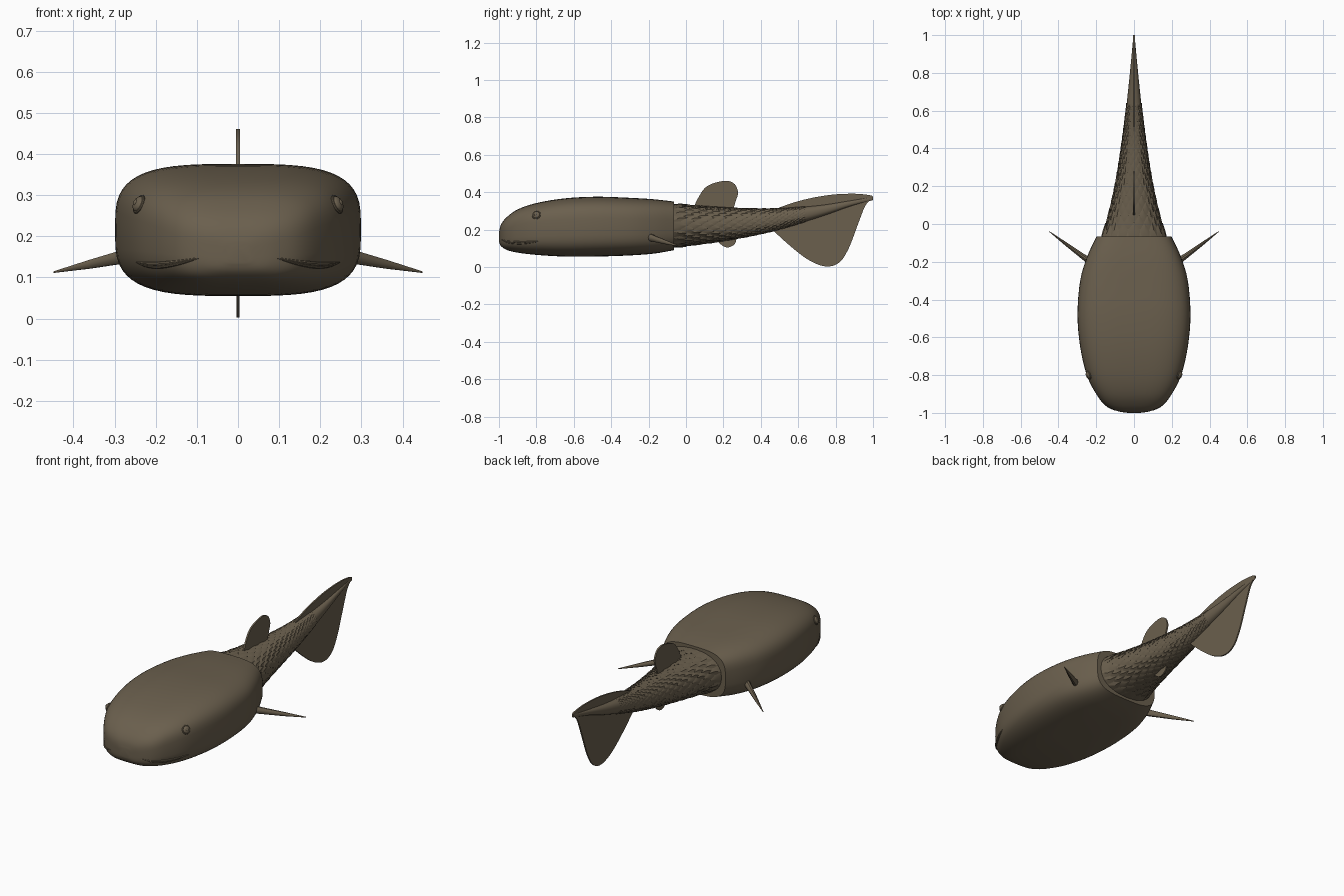
import bpy, bmesh, math
from mathutils import Vector

if "Cube" in bpy.data.objects:
    bpy.data.objects.remove(bpy.data.objects["Cube"])

skin = bpy.data.materials.new("olive_brown_skin")
skin.use_nodes = True
COLOUR = (0.145, 0.115, 0.075, 1)
skin.diffuse_color = COLOUR
skin.node_tree.nodes["Principled BSDF"].inputs["Base Color"].default_value = COLOUR


def finish(name, bm, angle=40):
    bmesh.ops.recalc_face_normals(bm, faces=bm.faces)
    mesh = bpy.data.meshes.new(name)
    bm.to_mesh(mesh)
    bm.free()
    mesh.materials.append(skin)
    ob = bpy.data.objects.new(name, mesh)
    bpy.context.collection.objects.link(ob)
    bpy.ops.object.select_all(action="DESELECT")
    ob.select_set(True)
    bpy.context.view_layer.objects.active = ob
    bpy.ops.object.shade_smooth_by_angle(angle=math.radians(angle))
    return ob


def spline(a, b, c, d, t):
    return 0.5 * (2 * b + (c - a) * t + (2 * a - 5 * b + 4 * c - d) * t ** 2
                  + (3 * b - a - 3 * c + d) * t ** 3)


def smooth(points, steps):
    pts = [Vector(p) for p in points]
    out, last = [], len(pts) - 1
    for i in range(last):
        quad = (pts[max(i - 1, 0)], pts[i], pts[i + 1], pts[min(i + 2, last)])
        out += [spline(*quad, k / steps) for k in range(steps)]
    return out + [pts[-1]]


# Stations: (y, half width, bottom z), paired with a top z
def stations(rows, steps):
    low = smooth([(y, w, b) for y, w, b, t in rows], steps)
    high = smooth([(y, w, t) for y, w, b, t in rows], steps)
    return [(l.x, l.y, l.z, h.z) for l, h in zip(low, high)]


def at(rows, y):
    for p, q in zip(rows, rows[1:]):
        if p[0] <= y <= q[0]:
            f = (y - p[0]) / (q[0] - p[0])
            return [a + (b - a) * f for a, b in zip(p, q)]
    return rows[-1] if y > rows[-1][0] else rows[0]


def ring_point(row, angle, power):
    y, w, b, t = row
    c, s = math.cos(angle), math.sin(angle)
    x = math.copysign(abs(c) ** (2 / power), c) * w
    z = math.copysign(abs(s) ** (2 / power), s) * (t - b) / 2
    return Vector((x, y, z + (t + b) / 2))


def loft(name, rows, sides, power):
    bm = bmesh.new()
    rings = [[bm.verts.new(ring_point(r, 2 * math.pi * i / sides, power))
              for i in range(sides)] for r in rows]
    for a, b in zip(rings, rings[1:]):
        for i in range(sides):
            j = (i + 1) % sides
            bm.faces.new((a[i], a[j], b[j], b[i]))
    bm.faces.new(rings[0])
    bm.faces.new(rings[-1])
    return finish(name, bm)


# Broad head and trunk
POWER = 3.4
body = stations([(-1, 0.03, 0.135, 0.185), (-0.99, 0.09, 0.113, 0.225),
                 (-0.96, 0.15, 0.092, 0.265), (-0.9, 0.2, 0.077, 0.308),
                 (-0.8, 0.25, 0.065, 0.342), (-0.65, 0.285, 0.056, 0.367),
                 (-0.48, 0.299, 0.056, 0.376), (-0.3, 0.285, 0.062, 0.37),
                 (-0.17, 0.247, 0.072, 0.362), (-0.065, 0.198, 0.09, 0.35)], 4)
loft("body", body, 56, POWER)

# Tapering tail
tail = stations([(-0.09, 0.185, 0.1, 0.338), (0, 0.145, 0.117, 0.328),
                 (0.2, 0.098, 0.143, 0.315), (0.45, 0.06, 0.19, 0.31),
                 (0.7, 0.032, 0.262, 0.328), (0.88, 0.014, 0.325, 0.355),
                 (1, 0.003, 0.358, 0.376)], 5)
loft("tail", tail, 32, 2.3)

# Overlapping pointed scales, shrinking along the tail
bm = bmesh.new()
y, pitch, row, count = -0.075, 0.042, 0, 20
while y < 0.62:
    half = math.pi / count
    for k in range(count):
        mid = 2 * half * (k + row % 2 / 2)

        def spot(along, across, lift):
            base = at(tail, y + along * pitch)
            p = ring_point(base, mid + across * half, 2.3)
            axis = Vector((0, p.y, (base[2] + base[3]) / 2))
            return bm.verts.new(p + (p - axis).normalized() * lift * pitch)

        front = [spot(0, -0.75, -0.03), spot(0, 0.75, -0.03)]
        sides = [spot(1, -1, 0.06), spot(1, 1, 0.06)]
        tip, crown = spot(2, 0, 0.2), spot(1, 0, 0.2)
        under = spot(1.5, 0, -0.05)
        outline = [front[0], front[1], sides[1], tip, sides[0]]
        for a, b in zip(outline, outline[1:] + outline[:1]):
            bm.faces.new((a, b, crown))
        bm.faces.new((sides[1], under, tip))
        bm.faces.new((sides[0], tip, under))
    y += pitch
    pitch *= 0.96
    row += 1
finish("tail_scales", bm, 25)


# Thin upright fins, outlined in (y, z)
def fin(name, points, thick):
    bm = bmesh.new()
    outline = smooth([(0, y, z) for y, z in points], 6)
    face = bm.faces.new([bm.verts.new(p + Vector((-thick / 2, 0, 0))) for p in outline])
    extruded = bmesh.ops.extrude_face_region(bm, geom=[face])["geom"]
    bmesh.ops.translate(bm, vec=(thick, 0, 0),
                        verts=[v for v in extruded if isinstance(v, bmesh.types.BMVert)])
    finish(name, bm)


fin("dorsal_fin", [(0.04, 0.31), (0.06, 0.36), (0.11, 0.43), (0.2, 0.46), (0.255, 0.448),
                   (0.278, 0.4), (0.265, 0.35), (0.25, 0.3)], 0.009)
fin("anal_fin", [(0.15, 0.16), (0.19, 0.118), (0.225, 0.105), (0.262, 0.125), (0.272, 0.17)], 0.007)
fin("tail_fin", [(0.45, 0.3), (0.6, 0.352), (0.75, 0.383), (0.88, 0.392), (0.97, 0.386),
                 (1, 0.372), (0.96, 0.33), (0.92, 0.23), (0.87, 0.1), (0.82, 0.025),
                 (0.75, 0.003), (0.66, 0.035), (0.56, 0.11), (0.45, 0.21)], 0.008)


def surface(y, z, side):
    base = at(body, y)
    mid, high = (base[2] + base[3]) / 2, (base[3] - base[2]) / 2
    s = max(-1, min(1, (z - mid) / high))
    p = ring_point(base, math.asin(math.copysign(abs(s) ** (POWER / 2), s)), POWER)
    return Vector((p.x * side, p.y, p.z))


def tube(bm, path, radii, sides=8, flat=1):
    rings = []
    for i, p in enumerate(path):
        way = (path[min(i + 1, len(path) - 1)] - path[max(i - 1, 0)]).normalized()
        u = way.cross(Vector((0, 0, 1))).normalized()
        v = u.cross(way)
        turns = [2 * math.pi * k / sides for k in range(sides)]
        rings.append([bm.verts.new(p + (u * math.cos(a) * flat + v * math.sin(a)) * radii[i])
                      for a in turns])
    for a, b in zip(rings, rings[1:]):
        for k in range(sides):
            j = (k + 1) % sides
            bm.faces.new((a[k], a[j], b[j], b[k]))
    bm.faces.new(rings[0])
    bm.faces.new(rings[-1])


for label, side in (("left", 1), ("right", -1)):
    # Blade-like pectoral fins
    bm = bmesh.new()
    path = [Vector((x * side, y, z)) for x, y, z in
            [(0.2, -0.222, 0.168), (0.28, -0.165, 0.15), (0.36, -0.106, 0.132), (0.448, -0.04, 0.113)]]
    tube(bm, path, [0.024, 0.017, 0.011, 0.002], 10, 0.8)
    finish(label + "_pectoral_fin", bm)

    # Tapered lip ridges: an upper and a lower edge
    for lip, drop in (("upper_lip", 0), ("lower_lip", 0.006)):
        bm = bmesh.new()
        line = smooth([(-0.988, 0.147, 0), (-0.96, 0.138, 0), (-0.9, 0.133, 0),
                       (-0.84, 0.134, 0), (-0.79, 0.137, 0)], 4)
        last = len(line) - 1
        radii = [0.001 + 0.0045 * math.sin(math.pi * i / last) for i in range(last + 1)]
        tube(bm, [surface(p.x, p.y - drop * math.sin(math.pi * i / last), side)
                  for i, p in enumerate(line)], radii)
        finish(f"{label}_{lip}", bm)

    # Eyes: bulging ball, rim and raised pupil
    centre = surface(-0.8, 0.278, side)
    along = surface(-0.78, 0.278, side) - surface(-0.82, 0.278, side)
    upward = surface(-0.8, 0.29, side) - surface(-0.8, 0.266, side)
    normal = along.cross(upward).normalized() * side
    if normal.x * side < 0:
        normal.negate()
    turn = normal.to_track_quat("Z", "Y")
    for part, radius, depth, out in (("eye", 0.02, 0.6, 0.001), ("pupil", 0.008, 0.5, 0.011)):
        bm = bmesh.new()
        bmesh.ops.create_uvsphere(bm, u_segments=20, v_segments=12, radius=radius)
        for v in bm.verts:
            v.co = centre + normal * out + turn @ Vector((v.co.x, v.co.y, v.co.z * depth))
        finish(f"{label}_{part}", bm)
    bpy.ops.mesh.primitive_torus_add(major_radius=0.021, minor_radius=0.0035,
                                     major_segments=28, minor_segments=8,
                                     location=centre, rotation=turn.to_euler())
    rim = bpy.context.object
    rim.name = label + "_eye_rim"
    rim.data.materials.append(skin)
    bpy.ops.object.shade_smooth_by_angle(angle=math.radians(40))
